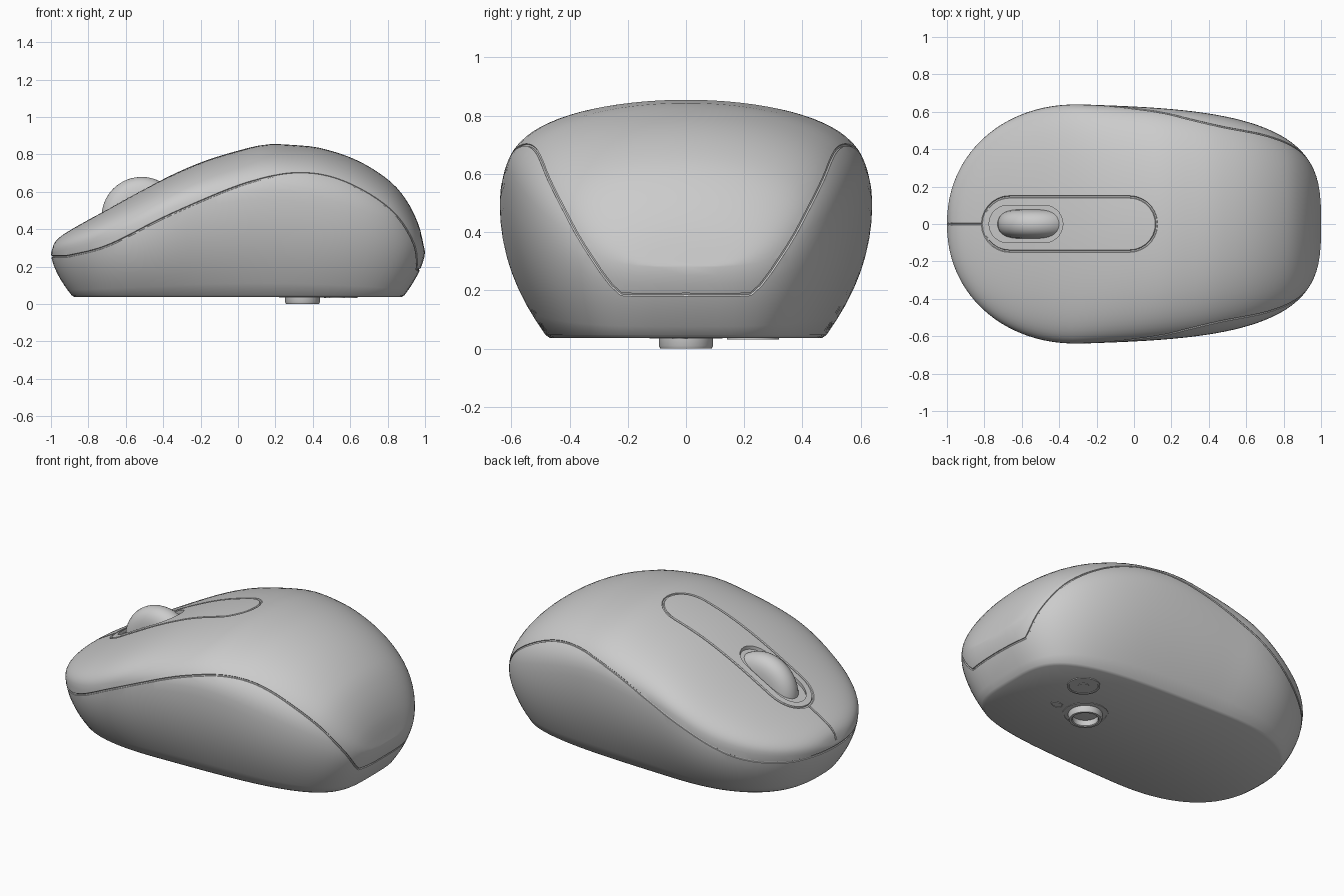
import bpy, bmesh, math
from mathutils import Vector
from mathutils.bvhtree import BVHTree

if "Cube" in bpy.data.objects:
    bpy.data.objects.remove(bpy.data.objects["Cube"], do_unlink=True)

grey = bpy.data.materials.new("warm_grey")
grey.use_nodes = True
grey.diffuse_color = (0.6, 0.6, 0.6, 1)
grey.node_tree.nodes["Principled BSDF"].inputs["Base Color"].default_value = (0.6, 0.6, 0.6, 1)


def add_object(name, mesh):
    ob = bpy.data.objects.new(name, mesh)
    bpy.context.collection.objects.link(ob)
    return ob


def finish(ob, angle=35):
    ob.data.materials.clear()
    ob.data.materials.append(grey)
    bpy.ops.object.select_all(action='DESELECT')
    ob.select_set(True)
    bpy.context.view_layer.objects.active = ob
    bpy.ops.object.shade_smooth_by_angle(angle=math.radians(angle))


def mesh_from(name, verts, faces):
    bm = bmesh.new()
    vs = [bm.verts.new(v) for v in verts]
    for f in faces:
        bm.faces.new([vs[i] for i in f])
    bmesh.ops.remove_doubles(bm, verts=bm.verts, dist=0.0005)
    bmesh.ops.dissolve_degenerate(bm, dist=0.0003, edges=bm.edges)
    bmesh.ops.recalc_face_normals(bm, faces=bm.faces)
    me = bpy.data.meshes.new(name)
    bm.to_mesh(me)
    bm.free()
    return me


def smooth_curve(pts, x):
    """Cubic interpolation through (x, value) points."""
    def slope(i):
        a, b = pts[max(i - 1, 0)], pts[min(i + 1, len(pts) - 1)]
        return (b[1] - a[1]) / (b[0] - a[0])
    x = min(max(x, pts[0][0]), pts[-1][0])
    i = max(k for k in range(len(pts) - 1) if pts[k][0] <= x)
    (x0, y0), (x1, y1) = pts[i], pts[i + 1]
    h = x1 - x0
    t = (x - x0) / h
    return ((1 + 2 * t) * (1 - t) ** 2 * y0 + t * (1 - t) ** 2 * h * slope(i)
            + t * t * (3 - 2 * t) * y1 + t * t * (t - 1) * h * slope(i + 1))


# Body profiles along the length: ridge height and height of the widest line
RIDGE = [(-1, .27), (-.985, .32), (-.95, .36), (-.88, .405), (-.8, .45), (-.6, .562), (-.4, .668),
         (-.2, .757), (0, .82), (.15, .853), (.3, .85), (.45, .832), (.65, .762), (.82, .65),
         (.91, .54), (.97, .41), (1, .28)]
WIDEST = [(-1, .27), (-.6, .38), (-.3, .5), (0, .55), (.2, .56), (.4, .53), (.8, .4), (1, .28)]
BASE = 0.037


def half_width(x, front, rear):
    """Plan outline: rounded nose, slightly tapering blunt tail."""
    if x < -.3:
        t, p, taper = (-.3 - x) / .7, front, 0
    else:
        t, p, taper = (x + .3) / 1.3, rear, .045
    t = min(t, 1)
    return .64 * (1 - t ** p) ** (1 / p) * (1 - taper * math.sin(t * math.pi / 2))


def section(x):
    """Half section from the base edge up to the ridge."""
    w, foot = half_width(x, 2.1, 3.2), .755 * half_width(x, 2.5, 3.8)
    zw, top = smooth_curve(WIDEST, x), smooth_curve(RIDGE, x)
    # Tightly rounded lower edge, then the bulging wall
    out = [(x * .875, foot - .015 * foot / .48, BASE)]
    for k in range(9):
        u = k / 8
        sx, sy = 1 - (1 - u) ** 1.6, 1 - (1 - u) ** 2
        out.append((x * (.89 + .11 * sx), foot + (w - foot) * sy,
                    BASE + .01 + (zw - BASE - .01) * u))
    for k in range(1, 21):
        v = math.cos(k / 20 * math.pi / 2)
        out.append((x, w * v, zw + (top - zw) * max(0, 1 - v ** 2) ** (1 / 2.8)))
    return out


# Body: lofted cross-sections with a flat underside
verts, faces, count = [], [], 56
for i in range(count + 1):
    half = section(-math.cos(math.pi * i / count))
    ring = half + [(x, -y, z) for x, y, z in reversed(half[:-1])]
    n = len(ring)
    verts += ring
    if i:
        a, b = (i - 1) * n, i * n
        faces += [(a + k, a + (k + 1) % n, b + (k + 1) % n, b + k) for k in range(n)]
body = add_object("body_shell", mesh_from("body_shell", verts, faces))
bm = bmesh.new()
bm.from_mesh(body.data)
surface = BVHTree.FromBMesh(bm)
bm.free()


def on_top(x, y):
    hit = surface.ray_cast(Vector((x, y, 3)), Vector((0, 0, -1)))[0]
    return hit if hit else Vector((x, y, .27))


def on_side(x, y, z):
    d = Vector((x, y, 0)).normalized()
    return surface.ray_cast(d * 3 + Vector((0, 0, z)), -d)[0]


def stadium(x0, x1, r, steps=14, straight=12):
    """Rounded slot outline lying along x."""
    right = [(x1 - r + r * math.sin(a), -r * math.cos(a))
             for a in [math.pi * k / steps for k in range(steps + 1)]]
    left = [(x0 + x1 - x, -y) for x, y in right]

    def line(a, b):
        return [(a + (b - a) * k / straight) for k in range(1, straight)]
    return (right + [(x, r) for x in line(x1 - r, x0 + r)]
            + left + [(x, -r) for x in line(x0 + r, x1 - r)])


def carve(cutter):
    cutter.hide_render = True
    mod = body.modifiers.new("carve", 'BOOLEAN')
    mod.operation, mod.solver, mod.object = 'DIFFERENCE', 'EXACT', cutter
    bpy.context.view_layer.objects.active = body
    bpy.ops.object.modifier_apply(modifier=mod.name)
    bpy.data.objects.remove(cutter, do_unlink=True)


def carve_groove(points, radius, closed=True):
    cu = bpy.data.curves.new("groove_path", 'CURVE')
    cu.dimensions = '3D'
    cu.bevel_depth, cu.bevel_resolution, cu.use_fill_caps = radius, 1, True
    sp = cu.splines.new('POLY')
    sp.points.add(len(points) - 1)
    for p, co in zip(sp.points, points):
        p.co = (*co, 1)
    sp.use_cyclic_u = closed
    path = add_object("groove_path", cu)
    me = bpy.data.meshes.new_from_object(path.evaluated_get(bpy.context.evaluated_depsgraph_get()))
    bpy.data.objects.remove(path, do_unlink=True)
    carve(add_object("groove_cutter", me))


# Seam between the top cover and the lower tray, running low across the back
SEAM = [(-1, 0, .255), (-.97, .2, .255), (-.9, .34, .258), (-.7, .53, .31), (-.4, .635, .46),
        (-.2, .64, .55), (0, .63, .63), (.2, .6, .685), (.36, .57, .70), (.52, .545, .68),
        (.66, .5, .62), (.8, .42, .5), (.9, .33, .34), (.955, .235, .195), (.97, .19, .185),
        (.97, 0, .185)]
polar = sorted((math.atan2(y, x), z) for x, y, z in SEAM)
seam = []
for k in range(97):
    a = math.pi * k / 96
    seam.append(on_side(math.cos(a), math.sin(a), smooth_curve(polar, a)))
mirrored = [Vector((p.x, -p.y, p.z)) for p in reversed(seam[1:-1])]
carve_groove(seam + mirrored, .006)

# Centre panel outline and the split between the two buttons
carve_groove([on_top(x, y) for x, y in stadium(-.81, .12, .145)], .007)
carve_groove([on_top(-.995 + .19 * k / 8, 0) for k in range(9)], .006, closed=False)

# Shallow pocket for the scroll wheel
outline = stadium(-.775, -.38, .1)
n = len(outline)
low = [on_top(x, y) - Vector((0, 0, .02)) for x, y in outline]
high = [p + Vector((0, 0, .12)) for p in low]
walls = [(k, (k + 1) % n, n + (k + 1) % n, n + k) for k in range(n)]
carve(add_object("pocket_cutter", mesh_from(
    "pocket_cutter", low + high, walls + [tuple(range(n)), tuple(range(n, 2 * n))])))
finish(body)


def lathe(name, profile, location, axis='Z', steps=40, closed=False):
    """Spin (radius, height) points round an axis."""
    m = len(profile)
    vs, fs = [], []
    for i in range(steps):
        a = 2 * math.pi * i / steps
        for r, h in profile:
            p = (r * math.cos(a), r * math.sin(a), h)
            vs.append(p if axis == 'Z' else (p[0], p[2], p[1]))
        for k in range(m if closed else m - 1):
            j, l = (i + 1) % steps, (k + 1) % m
            fs.append((i * m + k, i * m + l, j * m + l, j * m + k))
    ob = add_object(name, mesh_from(name, vs, fs))
    ob.location = location
    finish(ob)
    return ob


# Scroll wheel with a domed tread
tread = [(.215 * max(0, math.cos(a)) ** .4, .08 * math.sin(a))
         for a in [math.pi * (k / 18 - .5) for k in range(19)]]
lathe("scroll_wheel", tread, (-.515, 0, .465), axis='Y')

# Underside: sensor collar, its surround, power button disc and small indicator
lathe("sensor_collar", [(.07, .045), (.07, .004), (.075, 0), (.088, 0), (.093, .01), (.093, .045)],
      (.345, 0, 0), closed=True)
lathe("sensor_surround", [(.115, .045), (.115, .034), (.125, .034), (.125, .045)],
      (.345, 0, 0), closed=True)
lathe("power_disc", [(0, .042), (.09, .042), (.09, .032), (.08, .032), (.078, .035), (.03, .035),
                     (.03, .032), (0, .032)], (.55, .23, 0))
indicator = lathe("indicator_oval", [(0, .042), (.04, .042), (.04, .033), (.032, .033),
                                     (.03, .035), (0, .035)], (.53, -.02, 0))
indicator.scale.y = .65
